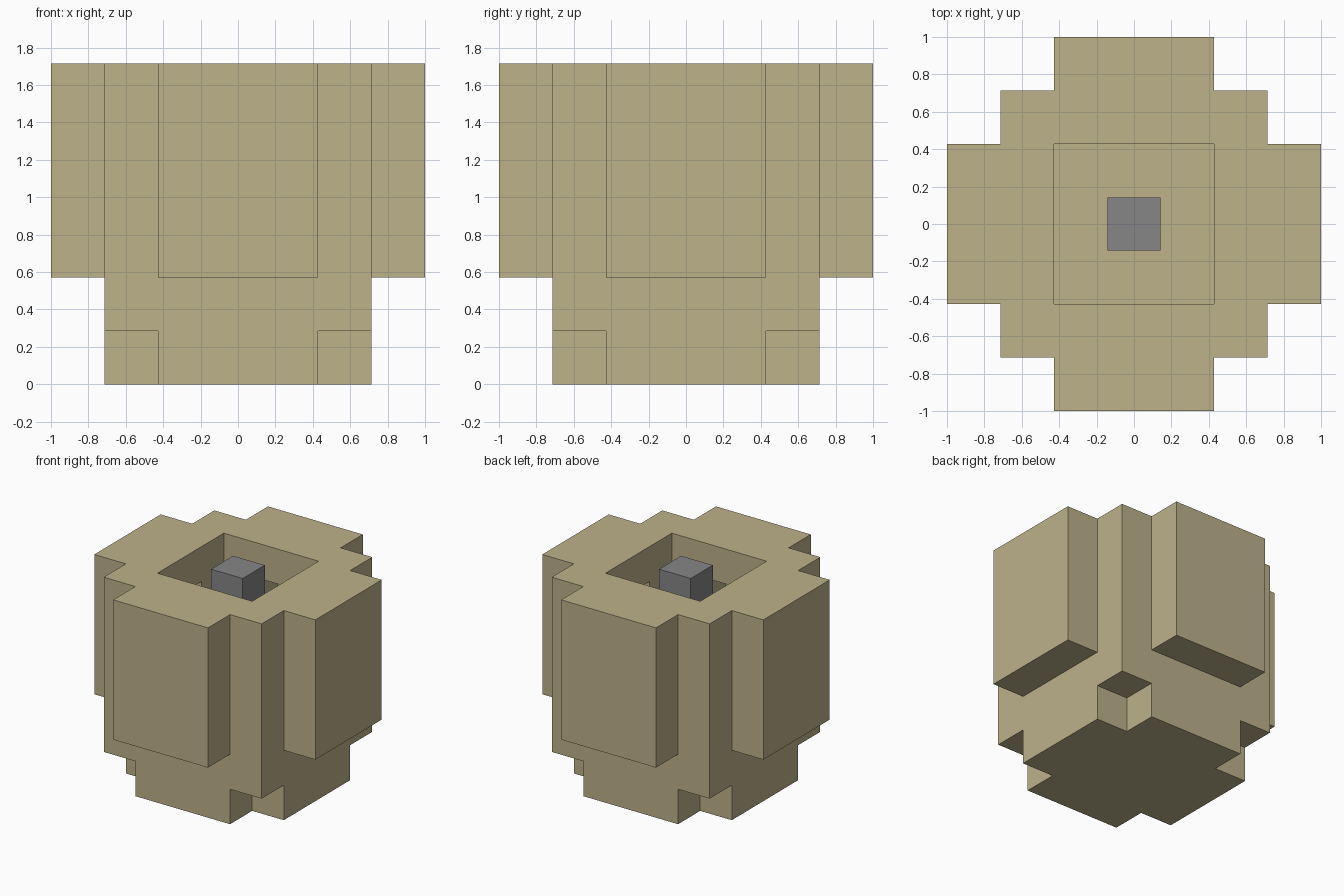
import bpy
import bmesh
from mathutils import Matrix, Vector

U = 2 / 7  # one block unit

if "Cube" in bpy.data.objects:
    bpy.data.objects.remove(bpy.data.objects["Cube"], do_unlink=True)


def make_material(name, color):
    mat = bpy.data.materials.new(name)
    mat.use_nodes = True
    mat.diffuse_color = color
    mat.node_tree.nodes["Principled BSDF"].inputs["Base Color"].default_value = color
    return mat


def box(name, low, high, mat):
    """Box between two corners given in block units."""
    low, high = Vector(low) * U, Vector(high) * U
    bm = bmesh.new()
    bmesh.ops.create_cube(bm, size=1, matrix=Matrix.Translation((low + high) / 2)
                          @ Matrix.Diagonal((*(high - low), 1)))
    mesh = bpy.data.meshes.new(name)
    bm.to_mesh(mesh)
    bm.free()
    mesh.materials.append(mat)
    obj = bpy.data.objects.new(name, mesh)
    bpy.context.collection.objects.link(obj)
    return obj


def combine(target, tool, operation):
    """Boolean the tool into the target, then discard the tool."""
    tool.hide_render = True
    mod = target.modifiers.new(operation, "BOOLEAN")
    mod.operation = operation
    mod.solver = "EXACT"
    mod.object = tool
    deps = bpy.context.evaluated_depsgraph_get()
    deps.update()
    mesh = bpy.data.meshes.new_from_object(target.evaluated_get(deps))
    target.modifiers.clear()
    target.data = mesh
    bpy.data.objects.remove(tool, do_unlink=True)


sand = make_material("sand", (0.509, 0.445, 0.258, 1))
gray = make_material("gray", (0.238, 0.238, 0.242, 1))

# Square body with a raised panel on each side
body = box("body", (-2.5, -2.5, 0), (2.5, 2.5, 6), sand)
combine(body, box("side_panels", (-3.5, -1.5, 2), (3.5, 1.5, 6), sand), "UNION")
combine(body, box("front_back_panels", (-1.5, -3.5, 2), (1.5, 3.5, 6), sand), "UNION")

# Notches under the four bottom corners
for sx in (-1, 1):
    for sy in (-1, 1):
        low = [min(s * 1.5, s * 3) for s in (sx, sy)] + [-1]
        high = [max(s * 1.5, s * 3) for s in (sx, sy)] + [1]
        combine(body, box("notch", low, high, sand), "DIFFERENCE")

# Open well with a niche in each inner wall
combine(body, box("well", (-1.5, -1.5, 1), (1.5, 1.5, 7), sand), "DIFFERENCE")
combine(body, box("niche_x", (-2.5, -0.5, 3), (2.5, 0.5, 5), sand), "DIFFERENCE")
combine(body, box("niche_y", (-0.5, -2.5, 3), (0.5, 2.5, 5), sand), "DIFFERENCE")

# Post standing in the well
box("center_post", (-0.5, -0.5, 1), (0.5, 0.5, 6), gray)
